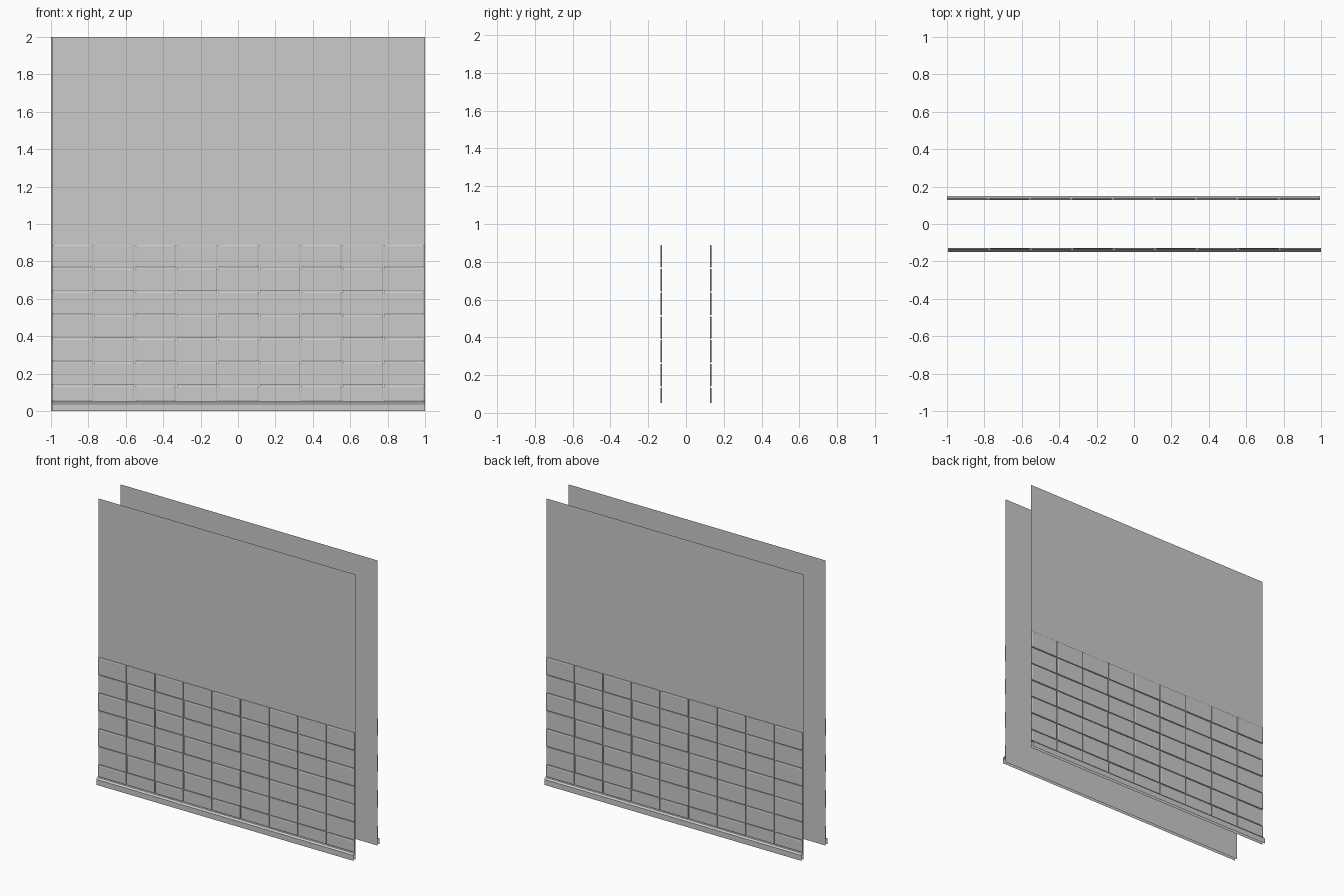
import bpy
import math

if "Cube" in bpy.data.objects:
    bpy.data.objects.remove(bpy.data.objects["Cube"])

X0, X1 = -0.995, 1.0      # panel width on the front side
WALL_Y = -0.127


def add_mesh(name, verts, faces, turned):
    # the back side is the front side turned half way round z
    s = -1 if turned else 1
    me = bpy.data.meshes.new(name)
    me.from_pydata([(s * x, s * y, z) for x, y, z in verts], [], faces)
    me.update()
    ob = bpy.data.objects.new(name, me)
    bpy.context.collection.objects.link(ob)
    return ob


def strip(name, profile, turned):
    # sheet extruded along x from a (y, z) profile running top to bottom
    verts = [(x, y, z) for y, z in profile for x in (X0, X1)]
    faces = [(2 * i, 2 * i + 2, 2 * i + 3, 2 * i + 1) for i in range(len(profile) - 1)]
    return add_mesh(name, verts, faces, turned)


def tile_geometry(verts, faces, x0, x1, z0, z1, depth, bevel):
    # open-backed tile with a bevelled face
    b = len(verts)
    y = WALL_Y
    for inset, yy in ((0, y), (0, y - depth + bevel * 0.6), (bevel, y - depth)):
        verts += [(x0 + inset, yy, z0 + inset), (x1 - inset, yy, z0 + inset),
                  (x1 - inset, yy, z1 - inset), (x0 + inset, yy, z1 - inset)]
    for r in (0, 4):
        for i in range(4):
            j = (i + 1) % 4
            faces.append((b + r + i, b + r + j, b + r + 4 + j, b + r + 4 + i))
    faces.append((b + 8, b + 9, b + 10, b + 11))


rows = [(0.052, 0.134)] + [(0.140 + 0.1257 * i, 0.260 + 0.1257 * i) for i in range(6)]
cols, gap = 9, 0.006
pitch = (X1 - X0) / cols

for turned, side in ((False, "front"), (True, "back")):
    # plain wall sheet
    strip(side + "_wall", [(WALL_Y, 2.0), (WALL_Y, 0.0)], turned)
    # checkerboard of raised and shallow wall tiles
    verts, faces = [], []
    for r, (z0, z1) in enumerate(rows):
        for c in range(cols):
            raised = (r + c) % 2 == 0
            xa = X0 + c * pitch + gap / 2
            tile_geometry(verts, faces, xa, xa + pitch - gap, z0, z1,
                          0.009 if raised else 0.007, 0.005 if raised else 0.003)
    add_mesh(side + "_tiles", verts, faces, turned)
    # skirting with a sloped top
    strip(side + "_skirting", [(WALL_Y, 0.05), (-0.14, 0.048), (-0.15, 0.038), (-0.15, 0.0)], turned)
